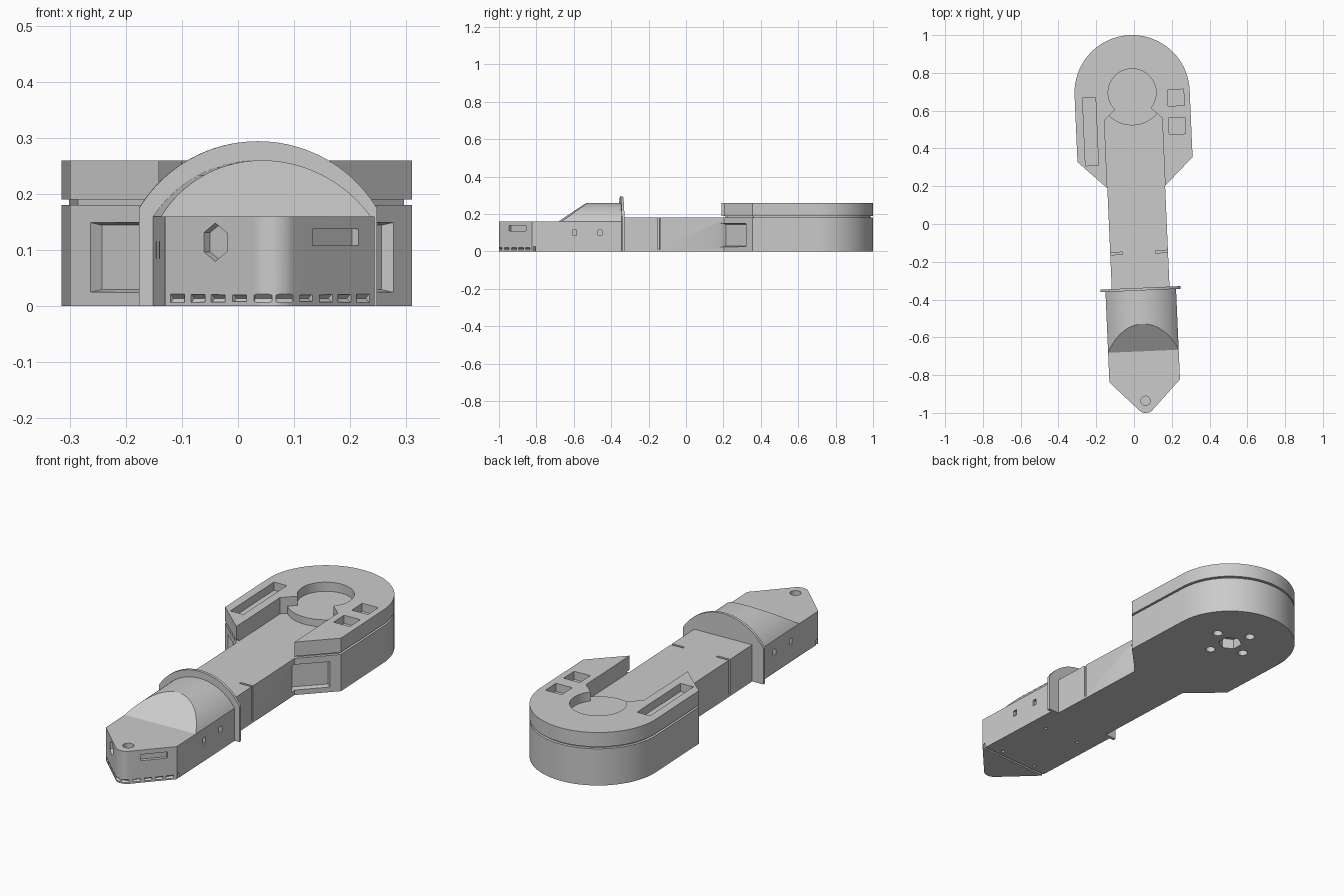
import bpy, bmesh
from math import sin, cos, pi, radians, sqrt, atan2
from mathutils import Matrix, Vector

if "Cube" in bpy.data.objects:
    bpy.data.objects.remove(bpy.data.objects["Cube"])

# Whole model lies along a slightly turned axis, measured from the round end's centre
FRAME = Matrix.Translation((-0.01, 0.695, 0)) @ Matrix.Rotation(radians(2.5), 4, "Z")

grey = bpy.data.materials.new("plain_grey")
grey.use_nodes = True
COLOR = (0.6, 0.6, 0.6, 1)
grey.diffuse_color = COLOR
grey.node_tree.nodes["Principled BSDF"].inputs["Base Color"].default_value = COLOR


def make_object(name, bm):
    bmesh.ops.recalc_face_normals(bm, faces=bm.faces[:])
    mesh = bpy.data.meshes.new(name)
    bm.to_mesh(mesh)
    bm.free()
    mesh.materials.append(grey)
    obj = bpy.data.objects.new(name, mesh)
    bpy.context.collection.objects.link(obj)
    obj.matrix_world = FRAME
    return obj


def prism(points, vec):
    bm = bmesh.new()
    face = bm.faces.new([bm.verts.new(p) for p in points])
    out = bmesh.ops.extrude_face_region(bm, geom=[face], use_keep_orig=True)
    moved = [g for g in out["geom"] if isinstance(g, bmesh.types.BMVert)]
    bmesh.ops.translate(bm, verts=moved, vec=vec)
    return bm


def slab(outline, z0, z1):
    return prism([(x, y, z0) for x, y in outline], (0, 0, z1 - z0))


def arc(radius, start, end, steps, cx=0, cy=0):
    angles = [radians(start + (end - start) * i / steps) for i in range(steps + 1)]
    return [(cx + radius * cos(a), cy + radius * sin(a)) for a in angles]


def cutter(bm, loc, size, sides=4, yaw=0, pitch=0, taper=1):
    """Size is width, height, depth; pitch 90 cuts into an upright face."""
    radius = sqrt(0.5) if sides == 4 else 0.5
    mat = Matrix.Translation(loc) @ Matrix.Rotation(radians(yaw), 4, "Z")
    mat = mat @ Matrix.Rotation(radians(pitch), 4, "X") @ Matrix.Diagonal((*size, 1))
    if sides == 4:
        mat = mat @ Matrix.Rotation(pi / 4, 4, "Z")
    bmesh.ops.create_cone(bm, cap_ends=True, segments=sides, radius1=radius * taper,
                          radius2=radius, depth=1, matrix=mat)


def finish(obj, cuts=None):
    bpy.ops.object.select_all(action="DESELECT")
    obj.select_set(True)
    bpy.context.view_layer.objects.active = obj
    if cuts:
        tool = make_object("cutter", cuts)
        tool.hide_render = True
        mod = obj.modifiers.new("cuts", "BOOLEAN")
        mod.operation, mod.solver, mod.object = "DIFFERENCE", "EXACT", tool
        bpy.context.view_layer.update()
        bpy.ops.object.modifier_apply(modifier=mod.name)
        bpy.data.objects.remove(tool)
    bpy.ops.object.shade_smooth_by_angle(angle=radians(30))


SIDES = (-1, 1)
HEAD_R, NECK_W, HULL_W = 0.305, 0.153, 0.187
NECK_TOP, HEAD_TOP, HULL_TOP = 0.18, 0.26, 0.16
HULL_BACK, SHOULDER = -1.04, -1.527


def head_outline(inset=0, channel=False):
    r = HEAD_R - inset
    left = [(-r, -0.354 + inset / 2), (-NECK_W, -0.5 + inset * 1.4)]
    inner = [(-NECK_W, -0.14)] + arc(0.127, 222, -42, 48) + [(NECK_W, -0.14)]
    right = [(-x, y) for x, y in reversed(left)]
    return arc(r, 0, 180, 64) + left + (inner if channel else []) + right


def corner_windows(bm):
    for s in SIDES:
        cutter(bm, (s * 0.208, -0.449, 0.087), (0.19, 0.135, 0.05),
               yaw=s * 43.5, pitch=90, taper=0.85)


# Round head: lower block with corner windows and underside sockets
cuts = bmesh.new()
corner_windows(cuts)
cutter(cuts, (0, 0, 0), (0.11, 0.11, 0.1), sides=6)
for i in range(4):
    a = radians(15 + 90 * i)
    cutter(cuts, (0.11 * cos(a), 0.11 * sin(a), 0), (0.045, 0.045, 0.06), sides=20)
finish(make_object("head_lower", slab(head_outline(), 0, NECK_TOP)), cuts)

# Recessed band and upper block with its keyhole channel
finish(make_object("head_groove", slab(head_outline(0.014, True), NECK_TOP, 0.19)))
cuts = bmesh.new()
cutter(cuts, (-0.229, -0.196, HEAD_TOP), (0.069, 0.36, 0.08))
for y in (-0.036, -0.186):
    cutter(cuts, (0.23, y, HEAD_TOP), (0.086, 0.086, 0.08))
finish(make_object("head_upper", slab(head_outline(0, True), 0.19, HEAD_TOP)), cuts)
finish(make_object("pivot_disc", slab(arc(0.173, 0, 354, 59), 0.175, 0.215)))

# Straight neck with a slit on each side
neck = slab([(-NECK_W, -0.49), (-NECK_W, HULL_BACK), (NECK_W, HULL_BACK),
             (NECK_W, -0.49)], 0, NECK_TOP)
cuts = bmesh.new()
corner_windows(cuts)
for s in SIDES:
    cutter(cuts, (s * NECK_W, -0.847, 0.16), (0.13, 0.012, 0.3))
finish(make_object("neck", neck), cuts)


def arch(half_width, spring, top, base):
    """Upright arched outline, as x and z pairs."""
    rise = top - spring
    r = (half_width ** 2 + rise ** 2) / (2 * rise)
    a = atan2(spring - (top - r), half_width) * 180 / pi
    return [(half_width, base)] + arc(r, a, 180 - a, 40, 0, top - r) + [(-half_width, base)]


# Arched flange between neck and hull
pts = [(x, HULL_BACK + 0.006, z) for x, z in arch(0.212, 0.175, 0.294, 0)]
finish(make_object("flange", prism(pts, (0, -0.014, 0))))

# Arched canopy with a sloping front
pts = [(x, HULL_BACK, z) for x, z in arch(HULL_W, HULL_TOP, HEAD_TOP, 0.15)]
canopy = prism(pts, (0, -0.42, 0))
bmesh.ops.bisect_plane(canopy, geom=canopy.verts[:] + canopy.edges[:] + canopy.faces[:],
                       plane_co=(0, -1.37, HULL_TOP),
                       plane_no=Vector((0, -0.1, 0.145)).normalized(), clear_outer=True)
bmesh.ops.holes_fill(canopy, edges=[e for e in canopy.edges if e.is_boundary])
finish(make_object("canopy", canopy))

# Pointed hull with a rounded nose
outline = [(-HULL_W, HULL_BACK), (-HULL_W, SHOULDER)]
outline += arc(0.05, 225, 315, 14, 0, -1.647) + [(HULL_W, SHOULDER), (HULL_W, HULL_BACK)]
cuts = bmesh.new()
cutter(cuts, (0, -1.633, HULL_TOP), (0.05, 0.05, 0.05), sides=24)
cutter(cuts, (0.113, -1.601, 0.123), (0.123, 0.03, 0.03), yaw=45, pitch=90)
cutter(cuts, (-0.1, -1.614, 0.114), (0.065, 0.068, 0.03), sides=6, yaw=-45, pitch=90)
cutter(cuts, (0, SHOULDER + 0.012, 0), (0.5, 0.01, 0.05))
for s in SIDES:
    # side ports and underside pin holes
    for y in (-1.165, -1.30):
        cutter(cuts, (s * HULL_W, y, 0.1), (0.022, 0.03, 0.03), yaw=s * 90, pitch=90)
    for y in (-1.18, -1.48):
        cutter(cuts, (s * 0.1, y, 0), (0.016, 0.016, 0.04), sides=12)
    # row of small notches along the foot of the nose
    for x in (0.165, 0.13, 0.095, 0.058, 0.02):
        on_curve = x < 0.03
        y = -1.692 if on_curve else SHOULDER - (HULL_W - x)
        cutter(cuts, (s * x, y, 0.014), (0.034, 0.0113, 0.0113),
               yaw=s * (24 if on_curve else 45), pitch=135)
finish(make_object("hull", slab(outline, 0, HULL_TOP)), cuts)
